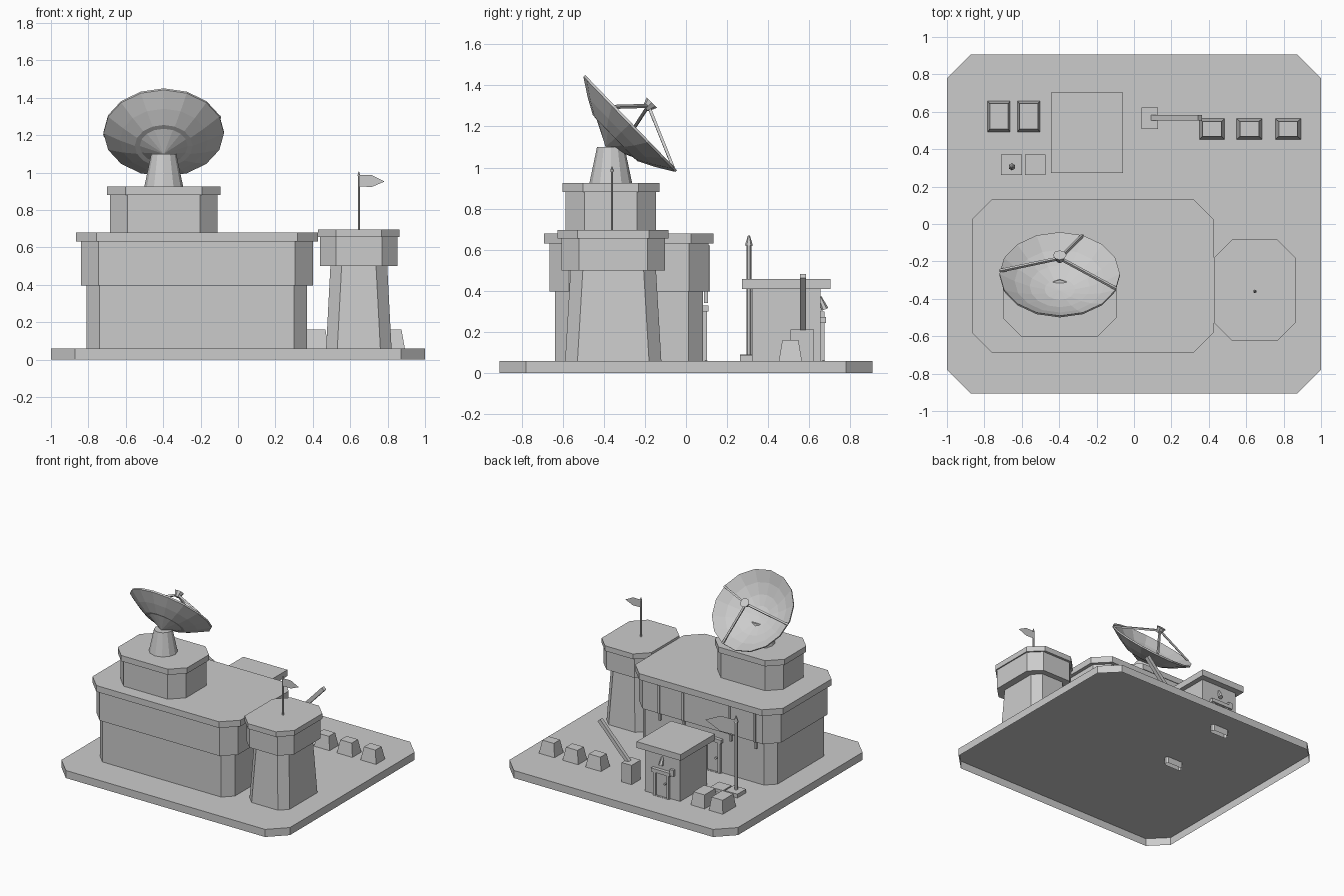
import bpy, bmesh, math
from mathutils import Vector, Matrix

cube = bpy.data.objects.get("Cube")
if cube:
    bpy.data.objects.remove(cube, do_unlink=True)

mat = bpy.data.materials.new("plain grey")
mat.use_nodes = True
GREY = (0.6, 0.6, 0.6, 1)
mat.diffuse_color = GREY
mat.node_tree.nodes["Principled BSDF"].inputs["Base Color"].default_value = GREY


def finish(name, bm):
    bmesh.ops.recalc_face_normals(bm, faces=bm.faces)
    mesh = bpy.data.meshes.new(name)
    bm.to_mesh(mesh)
    bm.free()
    mesh.materials.append(mat)
    obj = bpy.data.objects.new(name, mesh)
    bpy.context.collection.objects.link(obj)
    return obj


def outline(hx, hy, cut):
    """Rectangle with optionally cut corners."""
    if not cut:
        return [(hx, hy), (-hx, hy), (-hx, -hy), (hx, -hy)]
    a, b = hx - cut, hy - cut
    return [(hx, b), (a, hy), (-a, hy), (-hx, b), (-hx, -b), (-a, -hy), (a, -hy), (hx, -b)]


def loft(name, center, *sections, bottom=False):
    """Upright shell through sections of (half x, half y, corner cut, z), capped on top."""
    bm = bmesh.new()
    rings = [[bm.verts.new((center[0] + x, center[1] + y, z)) for x, y in outline(hx, hy, cut)]
             for hx, hy, cut, z in sections]
    n = len(rings[0])
    for low, high in zip(rings, rings[1:]):
        for i in range(n):
            j = (i + 1) % n
            bm.faces.new((low[i], low[j], high[j], high[i]))
    bm.faces.new(rings[-1])
    if bottom:
        bm.faces.new(rings[0])
    return finish(name, bm)


def straight(name, center, hx, hy, z0, z1, cut=0, bottom=False):
    return loft(name, center, (hx, hy, cut, z0), (hx, hy, cut, z1), bottom=bottom)


def rod(name, start, end, r1, r2=None, sides=6, spin=0):
    """Straight round or square bar between two points."""
    start, end = Vector(start), Vector(end)
    axis = end - start
    turn = axis.to_track_quat("Z", "Y").to_matrix().to_4x4()
    bm = bmesh.new()
    bmesh.ops.create_cone(bm, cap_ends=True, segments=sides, radius1=r1,
                          radius2=r1 if r2 is None else r2, depth=axis.length,
                          matrix=Matrix.Translation((start + end) / 2) @ turn
                          @ Matrix.Rotation(spin, 4, "Z"))
    return finish(name, bm)


def pennant(name, x, y, z, size):
    """Paper-thin pointed flag flying toward +x."""
    shape = [(0, 0.5), (0.5, 0.5), (1, 0.25), (0.5, 0.04), (0, 0.06)]
    bm = bmesh.new()
    bm.faces.new([bm.verts.new((x + u * size, y, z + v * size)) for u, v in shape])
    return finish(name, bm)


FLOOR = 0.06

# Ground slab: a shallow tray turned upside down, open underneath
straight("ground_slab", (0, 0), 1, 0.907, 0, FLOOR, 0.128)

# Main hall: lower wall, overhanging upper wall and roof in one shell
loft("hall", (-0.22, -0.278),
     (0.59, 0.36, 0.07, FLOOR), (0.59, 0.36, 0.07, 0.396),
     (0.62, 0.387, 0.095, 0.396), (0.62, 0.387, 0.095, 0.631),
     (0.647, 0.412, 0.11, 0.631), (0.647, 0.412, 0.11, 0.68))
# Strips down the back of the hall, stepping in under the overhang
for i, x in enumerate((0.16, -0.05, -0.46, -0.68)):
    straight(f"hall_back_strip_{i}", (x, 0.108), 0.008, 0.009, 0.396, 0.62, bottom=True)
    straight(f"hall_back_strip_end_{i}", (x, 0.097), 0.008, 0.01, 0.34, 0.396, bottom=True)

# Rooftop block
loft("rooftop_block", (-0.397, -0.366),
     (0.287, 0.221, 0.094, 0.68), (0.287, 0.221, 0.094, 0.881),
     (0.304, 0.236, 0.1, 0.881), (0.304, 0.236, 0.1, 0.926))

# Watch tower: tapered shaft, collar and roof in one shell
loft("tower", (0.646, -0.354),
     (0.175, 0.234, 0.06, FLOOR), (0.152, 0.208, 0.06, 0.5),
     (0.208, 0.252, 0.085, 0.5), (0.208, 0.252, 0.085, 0.655),
     (0.217, 0.27, 0.095, 0.655), (0.217, 0.27, 0.095, 0.696))


def flagpole(name, x, y, z0, z1, r, size):
    rod(name + "_pole", (x, y, z0), (x, y, z1 - 2 * r), r)
    rod(name + "_finial", (x, y, z1 - 4 * r), (x, y, z1), r * 1.6, r * 0.4)
    pennant(name + "_flag", x, y, z1 - 0.63 * size, size)


flagpole("tower", 0.646, -0.36, 0.69, 1.005, 0.006, 0.138)
flagpole("yard", -0.653, 0.306, FLOOR, 0.67, 0.012, 0.27)
straight("flag_plinth", (-0.655, 0.317), 0.055, 0.054, FLOOR, 0.09)
straight("side_plinth", (-0.528, 0.317), 0.055, 0.054, FLOOR, 0.085)

# Dish pedestal
rod("dish_pedestal", (-0.397, -0.366, 0.92), (-0.397, -0.366, 1.1), 0.105, 0.067, 12)

# Dish bowl, turned in its own frame and tilted to face the back sky
RIM = 0.322
TILT = Matrix.Translation((-0.397, -0.267, 1.219)) @ Matrix.Rotation(math.radians(-46), 4, "X")
inner = [(r * RIM, 0.122 * (r * r - 1)) for r in (0, 0.25, 0.5, 0.75, 1)]
outer = [(RIM, -0.012), (0.235, -0.067), (0.155, -0.109), (0.128, -0.11), (0, -0.172)]
bm = bmesh.new()
points = [bm.verts.new((r, 0, z)) for r, z in inner + outer]
edges = [bm.edges.new(pair) for pair in zip(points, points[1:])]
bmesh.ops.spin(bm, geom=points + edges, cent=(0, 0, 0), axis=(0, 0, 1),
               angle=math.tau, steps=16)
bmesh.ops.remove_doubles(bm, verts=bm.verts, dist=0.0005)
bm.transform(TILT)
finish("dish_bowl", bm)

# Feed horn held by three struts
for i, deg in enumerate((68, 175, -20)):
    a = math.radians(deg)
    rod(f"dish_strut_{i}", TILT @ Vector((RIM * math.cos(a), RIM * math.sin(a), -0.004)),
        TILT @ Vector((0, 0, 0.117)), 0.01, sides=4)
rod("feed_horn", TILT @ Vector((0, 0, 0.098)), TILT @ Vector((0, 0, 0.14)), 0.018, 0.036, 8)

# Guard shed
loft("shed", (-0.252, 0.487),
     (0.155, 0.167, 0, FLOOR), (0.155, 0.167, 0, 0.41),
     (0.193, 0.215, 0, 0.41), (0.193, 0.215, 0, 0.459))


# Doors facing the back, each on a threshold sunk through the slab
def door(name, x, wall, top):
    straight(name + "_threshold", (x, wall), 0.075, 0.02, 0.01, FLOOR + 0.002, 0.012)
    straight(name + "_panel", (x, wall), 0.05, 0.006, FLOOR, top)
    for side in (-1, 1):
        straight(f"{name}_post_{side}", (x + side * 0.058, wall), 0.01, 0.018, FLOOR, top)
    straight(name + "_lintel", (x, wall), 0.082, 0.024, top, top + 0.028, bottom=True)
    rod(name + "_knob", (x - 0.03, wall, 0.17), (x - 0.03, wall + 0.018, 0.17), 0.009)


door("hall_door", -0.3, 0.085, 0.3)
door("shed_door", -0.252, 0.657, 0.245)
rod("shed_lamp", (-0.252, 0.65, 0.37), (-0.252, 0.676, 0.31), 0.01, 0.018)
straight("shed_keypad", (-0.345, 0.66), 0.016, 0.014, 0.25, 0.3, bottom=True)

# Barrier gate
straight("barrier_post", (0.084, 0.565), 0.043, 0.057, FLOOR, 0.213)
rod("barrier_arm", (0.103, 0.569, 0.205), (0.354, 0.569, 0.472), 0.021, sides=4, spin=math.pi / 4)

# Tapered blocks in the yard
for i, x in enumerate((0.417, 0.617, 0.824)):
    loft(f"yard_block_{i}", (x, 0.508), (0.068, 0.056, 0, FLOOR), (0.05, 0.039, 0, 0.162))
for i, x in enumerate((-0.722, -0.563)):
    loft(f"yard_crate_{i}", (x, 0.575), (0.06, 0.082, 0, FLOOR), (0.049, 0.068, 0, 0.162))
